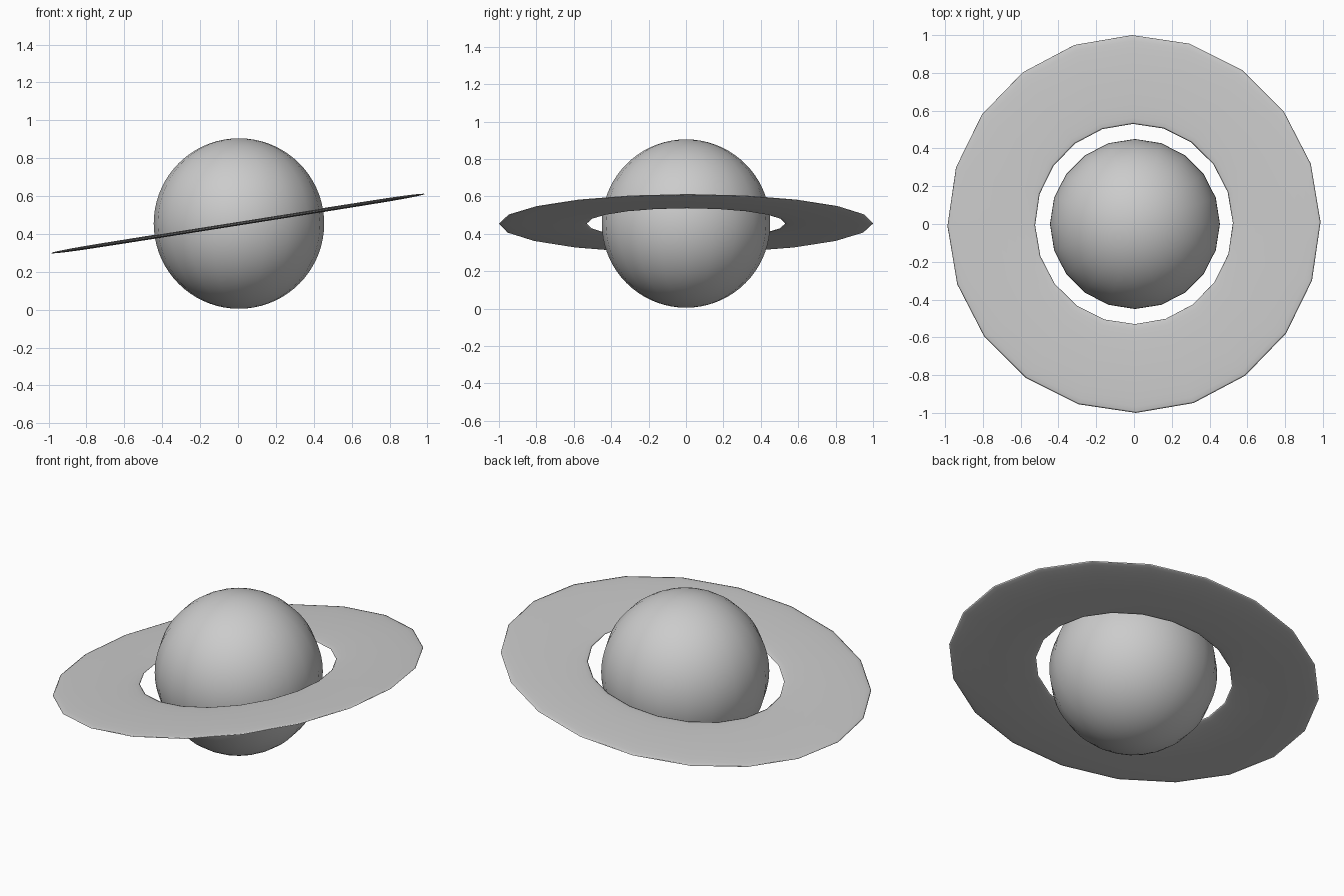
import bpy
from math import radians

cube = bpy.data.objects.get("Cube")
if cube:
    bpy.data.objects.remove(cube, do_unlink=True)

CENTER = (0.0, 0.0, 0.455)
SIDES = 20

grey = bpy.data.materials.new("plain_grey")
grey.use_nodes = True
color = (0.6, 0.6, 0.6, 1)
grey.diffuse_color = color
grey.node_tree.nodes["Principled BSDF"].inputs["Base Color"].default_value = color


def finish(name):
    obj = bpy.context.object
    obj.name = name
    obj.data.materials.append(grey)
    return obj


# Planet globe: few meridians, many parallels
bpy.ops.mesh.primitive_uv_sphere_add(segments=SIDES, ring_count=36, radius=0.45,
                                     location=(0.005, 0, CENTER[2]))
finish("planet")
bpy.ops.object.shade_smooth()

# Flattened, tilted ring around the planet
bpy.ops.mesh.primitive_torus_add(major_segments=SIDES, minor_segments=24,
                                 major_radius=0.765, minor_radius=0.235,
                                 location=CENTER)
ring = finish("planet_ring")
for v in ring.data.vertices:
    v.co.z *= 0.04
ring.rotation_euler = (0, radians(-9), radians(0.6))
bpy.ops.object.shade_smooth()
